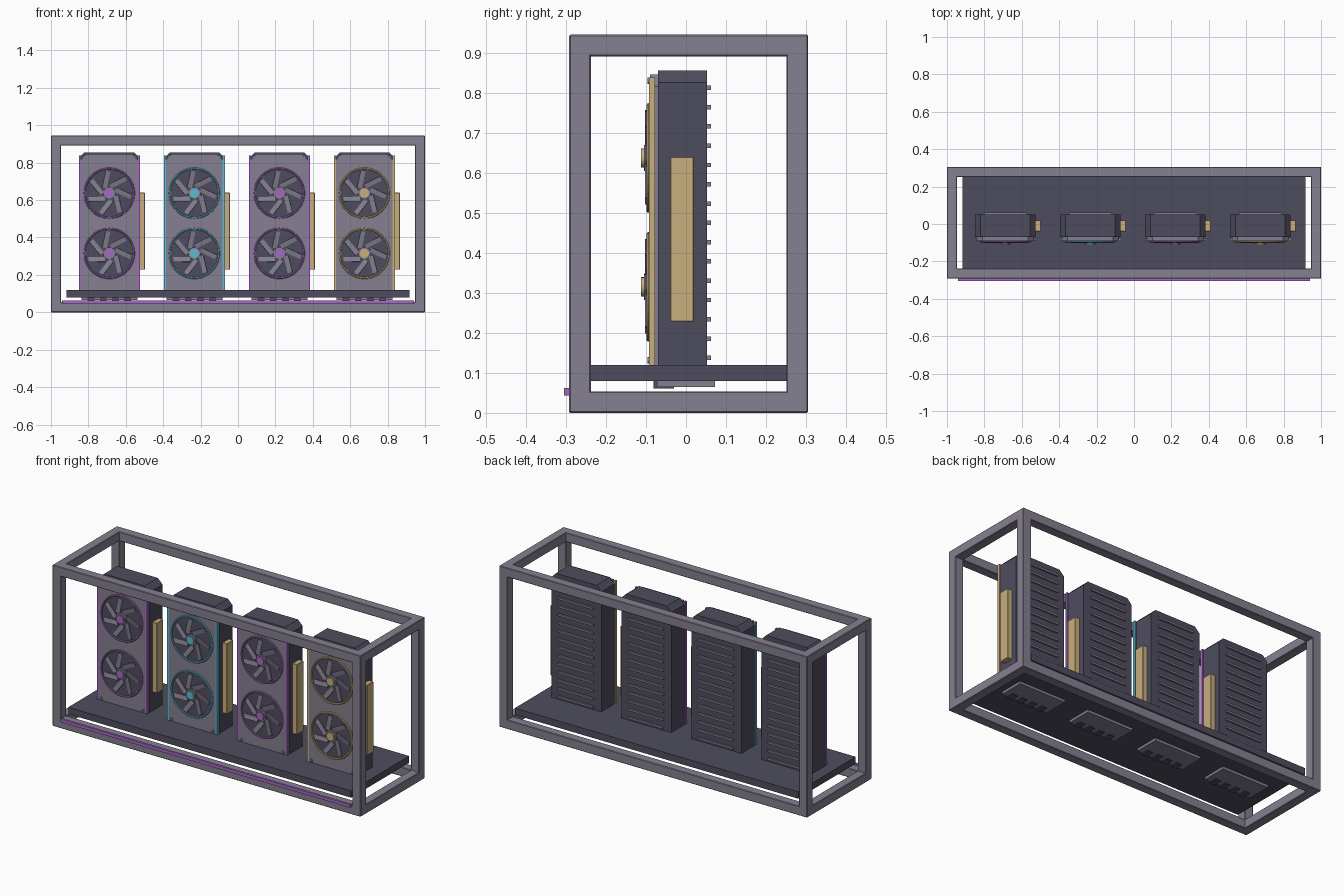
import bpy, bmesh, math
from mathutils import Matrix

cube = bpy.data.objects.get("Cube")
if cube:
    bpy.data.objects.remove(cube, do_unlink=True)


def material(name, rgb):
    m = bpy.data.materials.new(name)
    m.use_nodes = True
    m.diffuse_color = (*rgb, 1)
    bsdf = m.node_tree.nodes["Principled BSDF"]
    bsdf.inputs["Base Color"].default_value = (*rgb, 1)
    bsdf.inputs["Roughness"].default_value = 0.6
    return m


GREY = material("light grey metal", (0.235, 0.216, 0.279))
DARK = material("dark slate", (0.076, 0.073, 0.112))
PURPLE = material("purple glow", (0.376, 0.141, 0.546))
CYAN = material("cyan glow", (0.114, 0.485, 0.644))
GOLD = material("pale gold", (0.578, 0.429, 0.205))


def finish(name, bm, mat, smooth=False):
    bmesh.ops.recalc_face_normals(bm, faces=bm.faces)
    mesh = bpy.data.meshes.new(name)
    bm.to_mesh(mesh)
    bm.free()
    mesh.materials.append(mat)
    obj = bpy.data.objects.new(name, mesh)
    bpy.context.collection.objects.link(obj)
    if smooth:
        bpy.ops.object.select_all(action="DESELECT")
        obj.select_set(True)
        bpy.context.view_layer.objects.active = obj
        bpy.ops.object.shade_smooth_by_angle()
    return obj


def add_box(bm, x, y, z, matrix=Matrix()):
    """Add a box given its (low, high) range on each axis."""
    size = Matrix.Diagonal((x[1] - x[0], y[1] - y[0], z[1] - z[0], 1))
    mid = Matrix.Translation([(r[0] + r[1]) / 2 for r in (x, y, z)])
    bmesh.ops.create_cube(bm, size=1, matrix=matrix @ mid @ size)


def boxes(name, mat, ranges, bevel=0):
    bm = bmesh.new()
    for r in ranges:
        add_box(bm, *r)
    obj = finish(name, bm, mat)
    if bevel:
        mod = obj.modifiers.new("soft edges", "BEVEL")
        mod.width, mod.segments = bevel, 1
    return obj


def around(c, half):
    return (c - half, c + half)


def chamfered_slab(name, mat, cx, half, z0, z1, cut, y0, y1):
    """Upright slab with its two top corners cut off."""
    bm = bmesh.new()
    outline = [(-half, z0), (half, z0), (half, z1 - cut), (half - cut, z1),
               (cut - half, z1), (-half, z1 - cut)]
    face = bm.faces.new([bm.verts.new((cx + x, y0, z)) for x, z in outline])
    ext = bmesh.ops.extrude_face_region(bm, geom=[face])
    verts = [v for v in ext["geom"] if isinstance(v, bmesh.types.BMVert)]
    bmesh.ops.translate(bm, verts=verts, vec=(0, y1 - y0, 0))
    return finish(name, bm, mat)


def discs(name, mat, centres, radius, y0, y1, sides=32):
    bm = bmesh.new()
    for x, z in centres:
        place = Matrix.Translation((x, (y0 + y1) / 2, z)) @ Matrix.Rotation(math.pi / 2, 4, "X")
        bmesh.ops.create_cone(bm, cap_ends=True, segments=sides, radius1=radius,
                              radius2=radius, depth=abs(y1 - y0), matrix=place)
    return finish(name, bm, mat, True)


def rings(name, mat, centres, radius, thick, y, sides=48, minor=8):
    bm = bmesh.new()
    for cx, cz in centres:
        grid = []
        for i in range(sides):
            a = math.tau * i / sides
            loop = []
            for j in range(minor):
                b = math.tau * j / minor
                r = radius + thick * math.cos(b)
                loop.append(bm.verts.new((cx + r * math.cos(a), y + thick * math.sin(b),
                                          cz + r * math.sin(a))))
            grid.append(loop)
        for i in range(sides):
            p, q = grid[i], grid[(i + 1) % sides]
            for j in range(minor):
                k = (j + 1) % minor
                bm.faces.new((p[j], q[j], q[k], p[k]))
    return finish(name, bm, mat, True)


# Open rack frame
BAR, TOP, FRONT, BACK = 0.054, 0.945, -0.292, 0.305
xs = [(-1, BAR - 1), (1 - BAR, 1)]
ys = [(FRONT, FRONT + BAR), (BACK - BAR, BACK)]
zs = [(0, BAR), (TOP - BAR, TOP)]
boxes("frame_posts", GREY, [(x, y, (0, TOP)) for x in xs for y in ys], 0.003)
boxes("frame_long_rails", GREY, [((-1, 1), y, z) for y in ys for z in zs], 0.003)
boxes("frame_side_rails", GREY, [(x, (FRONT, BACK), z) for x in xs for z in zs], 0.003)

# Tray and front light strip
boxes("tray", DARK, [((-0.918, 0.918), (-0.262, 0.275), (0.08, 0.12))])
boxes("front_light_strip", PURPLE, [((-0.94, 0.94), (-0.305, FRONT), (0.044, 0.062))])


def card(tag, cx, glow):
    # Body, front cover and glowing side strips
    chamfered_slab(f"body_{tag}", DARK, cx, 0.162, 0.12, 0.855, 0.03, -0.07, 0.052)
    chamfered_slab(f"cover_{tag}", GREY, cx, 0.152, 0.12, 0.845, 0.03, -0.09, -0.07)
    boxes(f"side_lights_{tag}", glow,
          [(around(cx + s * 0.157, 0.006), (-0.092, -0.077), (0.12, 0.838)) for s in (-1, 1)])
    screws = [(cx + s * 0.135, z) for s in (-1, 1) for z in (0.132, 0.83)]
    discs(f"cover_screws_{tag}", GREY, screws, 0.008, -0.096, -0.088, 12)

    # Fans
    fans = [(cx, 0.315), (cx, 0.637)]
    discs(f"fan_wells_{tag}", DARK, fans, 0.132, -0.094, -0.088, 48)
    rings(f"fan_rings_{tag}", glow, fans, 0.132, 0.005, -0.094)
    discs(f"fan_hubs_{tag}", GREY, fans, 0.033, -0.105, -0.092, 24)
    discs(f"fan_caps_{tag}", glow, fans, 0.024, -0.113, -0.104, 24)
    bm = bmesh.new()
    for x, z in fans:
        for i in range(7):
            spin = Matrix.Rotation(math.tau * i / 7, 4, "Y")
            sweep = Matrix.Translation((0.075, 0, 0)) @ Matrix.Rotation(math.radians(25), 4, "Y")
            tilt = Matrix.Rotation(math.radians(12), 4, "X")
            add_box(bm, (-0.045, 0.045), (-0.002, 0.002), (-0.013, 0.013),
                    Matrix.Translation((x, -0.098, z)) @ spin @ sweep @ tilt)
    finish(f"fan_blades_{tag}", bm, GREY)

    # Power block on the side, cooling ribs on the back
    boxes(f"power_block_{tag}", GOLD,
          [((cx + 0.16, cx + 0.19), (-0.04, 0.02), (0.228, 0.64))], 0.002)
    boxes(f"back_ribs_{tag}", GREY,
          [(around(cx, 0.115), (0.05, 0.062), around(0.1375 + i * 0.0482, 0.0055))
           for i in range(15)])

    # Connector plate with contact blocks under the tray
    boxes(f"connector_plate_{tag}", GREY, [(around(cx, 0.15), (-0.073, 0.072), (0.065, 0.082))])
    boxes(f"connector_blocks_{tag}", DARK,
          [(around(cx + (i - 1.5) * 0.065, 0.018), (-0.081, -0.03), (0.061, 0.082))
           for i in range(4)])


for n, colour in enumerate((PURPLE, CYAN, PURPLE, GOLD)):
    card(n + 1, -0.688 + n * 0.4545, colour)
